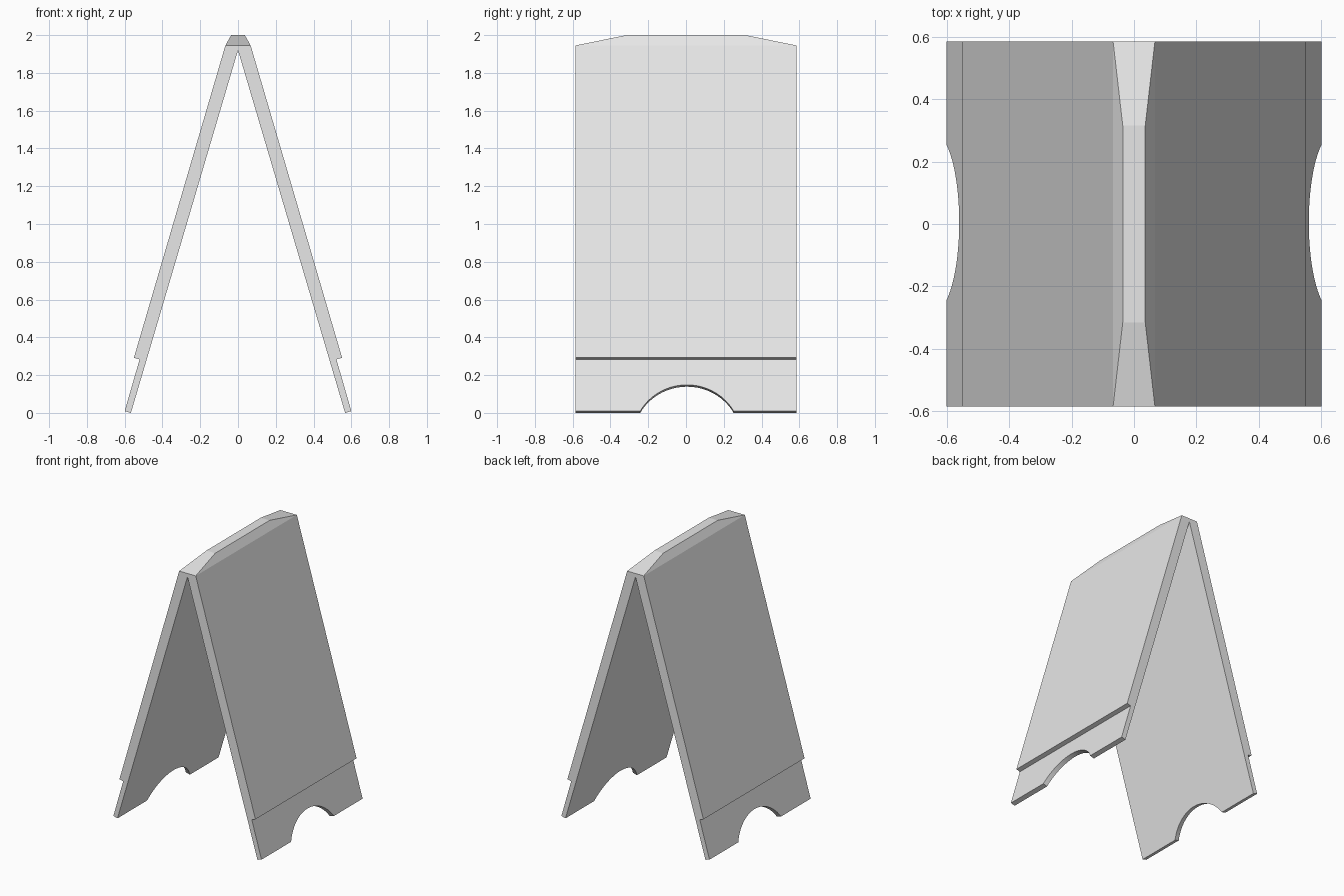
import bpy, bmesh, math
from mathutils import Matrix, Vector

cube = bpy.data.objects.get("Cube")
if cube:
    bpy.data.objects.remove(cube, do_unlink=True)

grey = bpy.data.materials.new("light_grey")
grey.use_nodes = True
grey.diffuse_color = (0.8, 0.8, 0.8, 1)
grey.node_tree.nodes["Principled BSDF"].inputs["Base Color"].default_value = (0.8, 0.8, 0.8, 1)

HALF_Y = 0.585
SHOULDER_Z = 1.945


def make_object(name, bm):
    bmesh.ops.recalc_face_normals(bm, faces=bm.faces[:])
    mesh = bpy.data.meshes.new(name)
    bm.to_mesh(mesh)
    bm.free()
    mesh.materials.append(grey)
    obj = bpy.data.objects.new(name, mesh)
    bpy.context.collection.objects.link(obj)
    return obj


# Folded board: half profile from shoulder to foot, mirrored, extruded along y
side = [(0.067, SHOULDER_Z), (0.551, 0.292), (0.521, 0.283),
        (0.6, 0.0095), (0.567, 0)]
outline = side + [(0, 1.92)] + [(-x, z) for x, z in reversed(side)]
bm = bmesh.new()
end = bm.faces.new([bm.verts.new((x, -HALF_Y, z)) for x, z in outline])
ext = bmesh.ops.extrude_face_region(bm, geom=[end], use_keep_orig=True)
bmesh.ops.translate(bm, vec=(0, 2 * HALF_Y, 0),
                    verts=[v for v in ext["geom"] if isinstance(v, bmesh.types.BMVert)])

# Ridge: raise the top face and taper it towards the middle
top = next(f for f in bm.faces if all(abs(v.co.z - SHOULDER_Z) < 1e-4 for v in f.verts))
ext = bmesh.ops.extrude_face_region(bm, geom=[top])
bmesh.ops.delete(bm, geom=[f for f in [top] if f.is_valid], context="FACES_ONLY")
for v in ext["geom"]:
    if isinstance(v, bmesh.types.BMVert):
        v.co = (math.copysign(0.036, v.co.x), math.copysign(0.315, v.co.y), 2)
board = make_object("folding_sign_board", bm)

# Arched foot cut-outs, square to each leg
for s, label in ((1, "left"), (-1, "right")):
    bm = bmesh.new()
    bmesh.ops.create_cone(bm, cap_ends=True, segments=64, radius1=0.284,
                          radius2=0.284, depth=0.2)
    tilt = Matrix.Rotation(s * 1.286, 4, "Y")
    bmesh.ops.transform(bm, verts=bm.verts[:],
                        matrix=Matrix.Translation(Vector((s * 0.622, 0.005, -0.129))) @ tilt)
    cutter = make_object(label + "_arch_cutter", bm)
    cutter.hide_render = True
    mod = board.modifiers.new(label + "_arch", "BOOLEAN")
    mod.operation = "DIFFERENCE"
    mod.solver = "EXACT"
    mod.object = cutter
    bpy.context.view_layer.objects.active = board
    bpy.ops.object.modifier_apply(modifier=mod.name)
    bpy.data.objects.remove(cutter, do_unlink=True)

# Smooth only the gentle arch facets
bpy.ops.object.select_all(action="DESELECT")
board.select_set(True)
bpy.context.view_layer.objects.active = board
bpy.ops.object.shade_smooth_by_angle(angle=math.radians(8))
